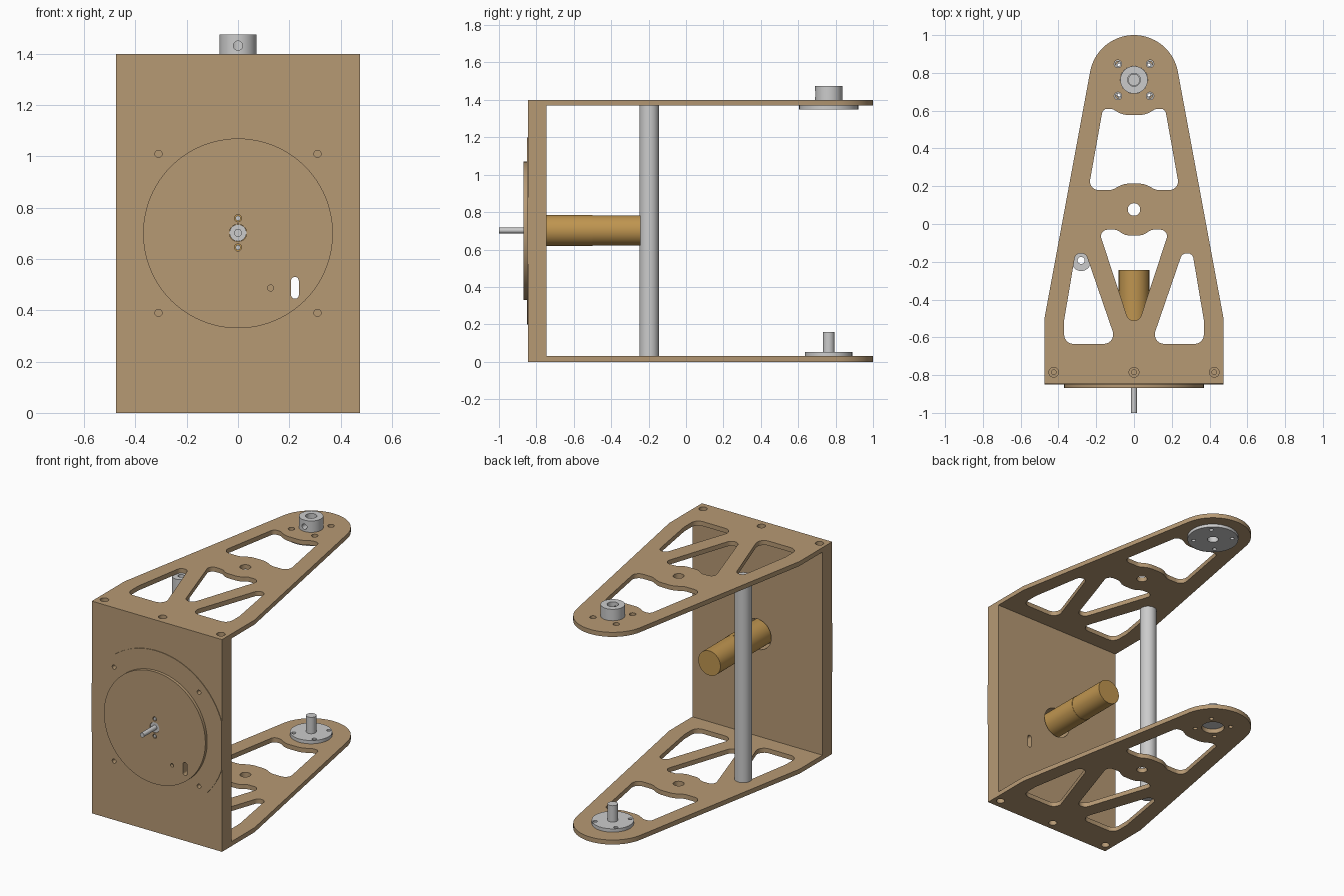
import bpy, bmesh
from math import cos, sin, pi, tan, radians
from mathutils import Vector

if "Cube" in bpy.data.objects:
    bpy.data.objects.remove(bpy.data.objects["Cube"])


def material(name, rgb):
    m = bpy.data.materials.new(name)
    m.diffuse_color = (*rgb, 1)
    m.use_nodes = True
    m.node_tree.nodes["Principled BSDF"].inputs["Base Color"].default_value = m.diffuse_color
    return m


TAN = material("tan_board", (0.47, 0.32, 0.175))
GOLD = material("gold_motor", (0.52, 0.30, 0.08))
DIRS = {"z": lambda u, v, w: (u, v, w), "y": lambda u, v, w: (u, w, v)}


def circle(cx, cy, r, n=32):
    return [(cx + r * cos(2 * pi * i / n), cy + r * sin(2 * pi * i / n)) for i in range(n)]


def rounded(corners, n=7):
    """Polygon of (x, y, radius) corners with filleted corners."""
    out = []
    for i, (x, y, r) in enumerate(corners):
        p = Vector((x, y))
        a = Vector(corners[i - 1][:2]) - p
        b = Vector(corners[(i + 1) % len(corners)][:2]) - p
        if r == 0:
            out.append((x, y))
            continue
        half = a.angle(b) / 2
        d = min(r / tan(half), 0.49 * a.length, 0.49 * b.length)
        s, e = p + a.normalized() * d, p + b.normalized() * d
        c = p + (a.normalized() + b.normalized()).normalized() * (d / cos(half))
        for k in range(n + 1):
            t = k / n
            # sweep the fillet evenly about its centre
            v0, v1 = s - c, e - c
            ang = v0.angle(v1)
            q = c + (v0 * sin((1 - t) * ang) + v1 * sin(t * ang)) / sin(ang)
            out.append(tuple(q))
    return out


def prism(name, loops, w0, w1, mat=None, axis="z"):
    """Extrude an outline (first loop) with holes (other loops) along an axis."""
    bm = bmesh.new()
    for loop in loops:
        vs = [bm.verts.new(DIRS[axis](u, v, w0)) for u, v in loop]
        for i in range(len(vs)):
            bm.edges.new((vs[i - 1], vs[i]))
    bmesh.ops.triangle_fill(bm, use_beauty=True, edges=bm.edges[:],
                            normal=DIRS[axis](0, 0, 1))
    ext = bmesh.ops.extrude_face_region(bm, geom=bm.faces[:], use_keep_orig=True)
    move = Vector(DIRS[axis](0, 0, w1 - w0))
    bmesh.ops.translate(bm, vec=move, verts=[g for g in ext["geom"] if isinstance(g, bmesh.types.BMVert)])
    bmesh.ops.recalc_face_normals(bm, faces=bm.faces[:])
    me = bpy.data.meshes.new(name)
    bm.to_mesh(me)
    bm.free()
    ob = bpy.data.objects.new(name, me)
    bpy.context.collection.objects.link(ob)
    if mat:
        me.materials.append(mat)
    return ob


def drill(ob, u, v, r, w0, w1, axis):
    """Cut a blind round hole."""
    c = prism("cutter", [circle(u, v, r, 24)], w0, w1, axis=axis)
    mod = ob.modifiers.new("hole", "BOOLEAN")
    mod.operation, mod.solver, mod.object = "DIFFERENCE", "EXACT", c
    bpy.context.view_layer.objects.active = ob
    bpy.ops.object.modifier_apply(modifier=mod.name)
    bpy.data.objects.remove(c)


def mirror(half):
    """Complete a right-hand half outline by reflection in x."""
    return half + [(-x, y, r) for x, y, r in reversed(half)]


HY = 0.763   # hub centre
MZ = 0.702   # motor axis height

# arm plates: tapered outline with rounded tip and lightening cutouts
tip = [(0.236 * cos(radians(a)), 0.764 + 0.236 * sin(radians(a))) for a in
       [10.5 + 159 * i / 40 for i in range(41)]]
outline = [(-0.475, -0.505), (-0.475, -0.745), (0.475, -0.745), (0.475, -0.505)] + tip
upper_cut = rounded(mirror([(0.055, 0.214, 0.12), (0.115, 0.18, 0.07), (0.242, 0.18, 0.045),
                            (0.165, 0.61, 0.045), (0.115, 0.61, 0.05), (0.06, 0.577, 0.15)]))
middle_cut = rounded([(0, -0.60, 0.04), (0.188, -0.03, 0.05), (0.09, -0.03, 0.05),
                      (0.05, -0.06, 0.1), (-0.05, -0.06, 0.1), (-0.09, -0.03, 0.05),
                      (-0.188, -0.03, 0.05)])
side = [(0.255, -0.155, 0.035), (0.31, -0.155, 0.035), (0.37, -0.51, 0.1),
        (0.37, -0.635, 0.05), (0.09, -0.635, 0.05)]
cuts = [upper_cut, middle_cut, rounded(side), rounded([(-x, y, r) for x, y, r in side]),
        circle(0, 0.077, 0.033)]


def bolts(a, r):
    return [circle(sx * a, HY + sy * a, r, 20) for sx in (-1, 1) for sy in (-1, 1)]


prism("top_arm_plate", [outline] + cuts + bolts(0.085, 0.02) + [circle(0, HY, 0.073, 48)], 1.37, 1.4, TAN)
prism("bottom_arm_plate", [outline] + cuts + bolts(0.078, 0.014) + [circle(0, HY, 0.07, 48)], 0, 0.03, TAN)

# front board with motor bore, slot and screw holes
slot = rounded([(0.207, 0.445, 0.0149), (0.237, 0.445, 0.0149), (0.237, 0.53, 0.0149), (0.207, 0.53, 0.0149)])
rect = [(-0.475, 0), (0.475, 0), (0.475, 1.4), (-0.475, 1.4)]
board = prism("front_board", [rect, circle(0, MZ, 0.1, 48), slot], -0.845, -0.745, TAN, "y")
for x in (-0.425, 0, 0.425):
    for face, s in ((1.4, -1), (0, 1)):
        for r, depth in ((0.026, 0.03), (0.013, 0.12)):
            lo, hi = sorted((face - s * 0.01, face + s * depth))
            drill(board, x, -0.785, r, lo, hi, "z")
for x in (-0.31, 0.31):
    for z in (0.39, 1.01):
        drill(board, x, z, 0.014, -0.86, -0.80, "y")

# thin backing ring trimmed to the board width, then the raised face disc
trimmed = [(max(-0.475, min(0.475, x)), z) for x, z in circle(0, 0.7, 0.5, 96)]
screws = [circle(x, z, 0.014, 20) for x in (-0.31, 0.31) for z in (0.39, 1.01)]
prism("backing_plate", [trimmed, circle(0, MZ, 0.1, 48), slot] + screws, -0.849, -0.845, TAN, "y")
pins = [circle(0, MZ + s * 0.057, 0.014, 20) for s in (-1, 1)]
prism("face_disc", [circle(0, 0.7, 0.37, 96), circle(0, MZ, 0.034), slot,
                    circle(0.127, 0.487, 0.012, 20)] + pins, -0.869, -0.849, TAN, "y")

# motor: gearbox, body, boss, screws and output shaft
prism("gearbox", [circle(0, MZ, 0.083, 48)], -0.849, -0.5, GOLD, "y")
prism("motor_body", [circle(0, MZ, 0.081, 48)], -0.5, -0.243, GOLD, "y")
prism("motor_boss", [circle(0, MZ, 0.033)], -0.866, -0.845, None, "y")
prism("motor_shaft", [circle(0, MZ, 0.015)], -1.0, -0.86, None, "y")
for i, s in enumerate((-1, 1)):
    prism(f"motor_screw_{i}", [circle(0, MZ + s * 0.057, 0.010, 20)], -0.867, -0.848, None, "y")

# hollow support column
prism("support_column", [circle(-0.28, -0.197, 0.052, 48), circle(-0.28, -0.193, 0.019, 24)], 0.03, 1.37)

# top hub: flange under the plate, collar above with a set screw hole
prism("top_flange", [circle(0, HY, 0.158, 64), circle(0, HY, 0.034)] + bolts(0.085, 0.013), 1.35, 1.37)
collar = prism("top_collar", [circle(0, HY, 0.0725, 64), circle(0, HY, 0.034)], 1.37, 1.475)
drill(collar, 0, 1.432, 0.018, HY - 0.1, HY, "y")

# bottom pivot: flange and pin
prism("bottom_flange", [circle(0, HY, 0.126, 64)] + bolts(0.075, 0.013), 0.03, 0.052)
prism("pivot_pin", [circle(0, HY, 0.031)], 0.04, 0.16)

# smooth curved walls, keep edges sharp
for ob in bpy.context.scene.objects:
    ob.select_set(True)
bpy.context.view_layer.objects.active = board
bpy.ops.object.shade_smooth_by_angle(angle=radians(30))
